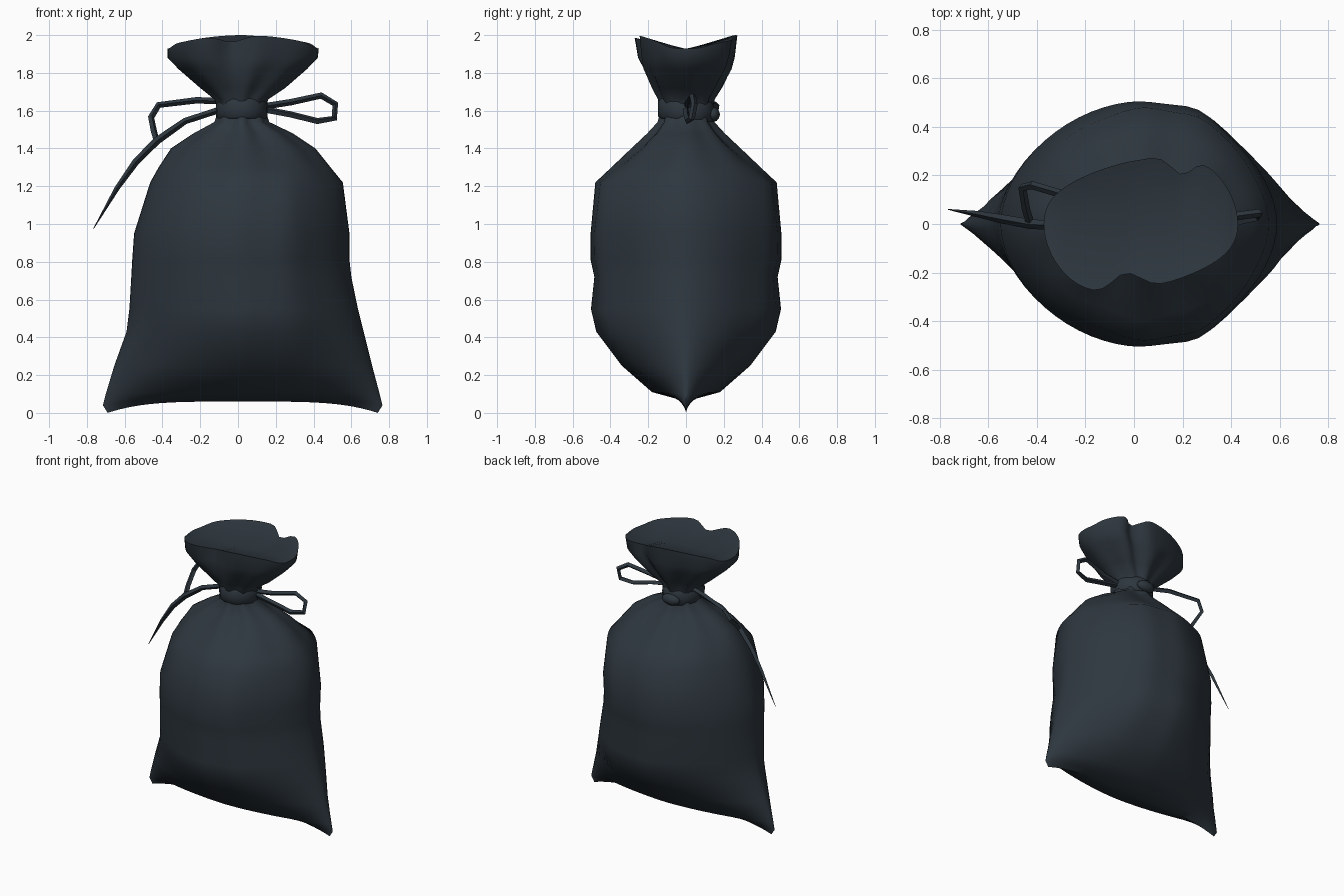
import bpy, bmesh, math
from mathutils import Vector

if "Cube" in bpy.data.objects:
    bpy.data.objects.remove(bpy.data.objects["Cube"])

cloth = bpy.data.materials.new("dark slate cloth")
cloth.diffuse_color = (0.027, 0.038, 0.049, 1)
cloth.use_nodes = True
cloth.node_tree.nodes["Principled BSDF"].inputs["Base Color"].default_value = cloth.diffuse_color
N = 64


def spow(v, p):
    return math.copysign(abs(v) ** p, v)


def bump(a, centre, width):
    d = (a - math.radians(centre) + math.pi) % (2 * math.pi) - math.pi
    return math.exp(-(d / width) ** 2)


def smooth(v, lo, hi):
    t = max(0, min(1, (v - lo) / (hi - lo)))
    return t * t * (3 - 2 * t)


def finish(ob, angle):
    ob.data.materials.clear()
    ob.data.materials.append(cloth)
    bpy.ops.object.select_all(action='DESELECT')
    ob.select_set(True)
    bpy.context.view_layer.objects.active = ob
    bpy.ops.object.shade_smooth_by_angle(angle=math.radians(angle))


def loft(name, rings, angle):
    bm = bmesh.new()
    vs = [[bm.verts.new(p) for p in r] for r in rings]
    for a, b in zip(vs, vs[1:]):
        for i in range(len(a)):
            j = (i + 1) % len(a)
            bm.faces.new((a[i], a[j], b[j], b[i]))
    bmesh.ops.remove_doubles(bm, verts=bm.verts, dist=0.0005)
    bmesh.ops.recalc_face_normals(bm, faces=bm.faces)
    me = bpy.data.meshes.new(name)
    bm.to_mesh(me)
    bm.free()
    ob = bpy.data.objects.new(name, me)
    bpy.context.collection.objects.link(ob)
    finish(ob, angle)
    return ob


# sack profile: z, left x, right x, half depth, roundness, pleat depth
PROFILE = [
    (0.0, -0.69, 0.74, 0.0, 1.8, 0), (0.04, -0.715, 0.765, 0.07, 1.7, 0),
    (0.10, -0.70, 0.75, 0.18, 1.65, 0), (0.25, -0.655, 0.71, 0.34, 1.6, 0),
    (0.43, -0.59, 0.665, 0.475, 1.6, 0), (0.55, -0.575, 0.635, 0.503, 1.65, 0),
    (0.72, -0.565, 0.60, 0.485, 1.75, 0), (0.81, -0.56, 0.59, 0.505, 1.75, 0),
    (0.95, -0.55, 0.59, 0.505, 1.8, 0), (1.22, -0.465, 0.555, 0.48, 1.85, 0.006),
    (1.30, -0.42, 0.49, 0.395, 1.9, 0.012), (1.40, -0.355, 0.41, 0.29, 1.9, 0.018),
    (1.48, -0.235, 0.29, 0.205, 1.9, 0.018), (1.54, -0.125, 0.165, 0.15, 2, 0.014),
    (1.60, -0.105, 0.145, 0.135, 2, 0.004), (1.66, -0.125, 0.16, 0.152, 2, 0.010),
    (1.72, -0.20, 0.25, 0.19, 2, 0.014), (1.82, -0.315, 0.365, 0.24, 2, 0.008),
    (1.88, -0.372, 0.422, 0.252, 2.1, 0), (1.96, -0.372, 0.428, 0.265, 2.1, 0),
]


def sack_ring(z, xl, xr, hy, n, pleat):
    cx, hx = (xl + xr) / 2, (xr - xl) / 2
    lift = 0.06 * max(0, 1 - z / 0.12)
    mouth = max(0, min(1, (z - 1.62) / 0.3))
    belly = smooth(z, 0.15, 0.45) * (1 - smooth(z, 1.2, 1.5))
    pts = []
    for i in range(N):
        a = 2 * math.pi * i / N
        u, v = spow(math.cos(a), 2 / n), spow(math.sin(a), 2 / n)
        if abs(math.sin(a)) < 1e-6:
            v = 0
        crease = bump(a, 66, 0.17) + bump(a, -98, 0.19)
        k = 1 - pleat * abs(math.sin(a)) * (1 - math.cos(8 * a)) / max(hy, 0.01)
        skew = 1 + mouth * (0.04 * abs(math.sin(2 * a)) + 0.16 * math.sin(2 * a))
        skew += 0.07 * belly * math.exp(-((u - 0.45) / 0.18) ** 2)
        y = hy * v * k * skew * (1 - 0.27 * mouth * crease)
        zz = z + lift * (1 - abs(u) ** 4)
        if z > 1.95:   # rim stands higher at front and back
            zz = 1.93 + 0.07 * smooth(abs(y), 0.05, 0.16) * (1 - 0.8 * u * u) - 0.035 * crease
        pts.append(Vector((cx + hx * u * k, y, zz)))
    return pts


# sack with its mouth closed by a shallow valley fold
rings = [sack_ring(*p) for p in PROFILE]
rim = rings[-1]
rings.append([Vector((p.x, 0, 1.92 + 0.01 * (abs(p.x - 0.03) / 0.4) ** 2)) for p in rim])
loft("sack", rings, 50)

# tie band around the neck
band = []
for z, r in ((1.55, 0.0), (1.56, 0.010), (1.60, 0.012), (1.64, 0.010), (1.655, 0.0)):
    band.append([(0.02 + (0.125 + r) * math.cos(t * math.pi / 10),
                  (0.137 + r) * math.sin(t * math.pi / 10),
                  z - 0.01 * math.sin(t * math.pi / 10)) for t in range(20)])
loft("neck_tie", band, 50)

# flat knot at the back
bm = bmesh.new()
bmesh.ops.create_icosphere(bm, subdivisions=2, radius=1)
for v in bm.verts:
    v.co = (0.02 + v.co.x * 0.07, 0.145 + v.co.y * 0.035, 1.58 + v.co.z * 0.04)
me = bpy.data.meshes.new("knot")
bm.to_mesh(me)
bm.free()
knot = bpy.data.objects.new("knot", me)
bpy.context.collection.objects.link(knot)
finish(knot, 40)


# cords: four-sided strips along a path, with radius per point
def cord(name, pts):
    cu = bpy.data.curves.new(name, 'CURVE')
    cu.dimensions = '3D'
    cu.bevel_depth = 0.017
    cu.bevel_resolution = 0
    cu.use_fill_caps = True
    sp = cu.splines.new('POLY')
    sp.points.add(len(pts) - 1)
    for p, (x, y, z, r) in zip(sp.points, pts):
        p.co = (x, y, z, 1)
        p.radius = r
    ob = bpy.data.objects.new(name, cu)
    bpy.context.collection.objects.link(ob)
    bpy.ops.object.select_all(action='DESELECT')
    ob.select_set(True)
    bpy.context.view_layer.objects.active = ob
    bpy.ops.object.convert(target='MESH')
    finish(bpy.context.object, 40)


cord("right_loop", [(0.12, 0.01, 1.62, 1), (0.28, 0.01, 1.645, 1), (0.44, 0.035, 1.68, 1),
                    (0.515, 0.045, 1.635, 1), (0.51, 0.03, 1.56, 1), (0.42, 0.01, 1.545, 1),
                    (0.28, 0.0, 1.58, 1), (0.12, 0.0, 1.61, 1)])
cord("left_loop", [(-0.08, 0.04, 1.65, 1), (-0.22, 0.10, 1.655, 1), (-0.42, 0.16, 1.63, 1),
                   (-0.46, 0.15, 1.565, 1), (-0.445, 0.06, 1.49, 1), (-0.43, 0.01, 1.44, 1)])
cord("left_tail", [(-0.08, 0.0, 1.61, 1), (-0.28, -0.01, 1.545, 1), (-0.43, 0.0, 1.44, 1.2),
                   (-0.54, 0.02, 1.33, 1.1), (-0.64, 0.04, 1.19, 0.8), (-0.765, 0.06, 0.975, 0.1)])
